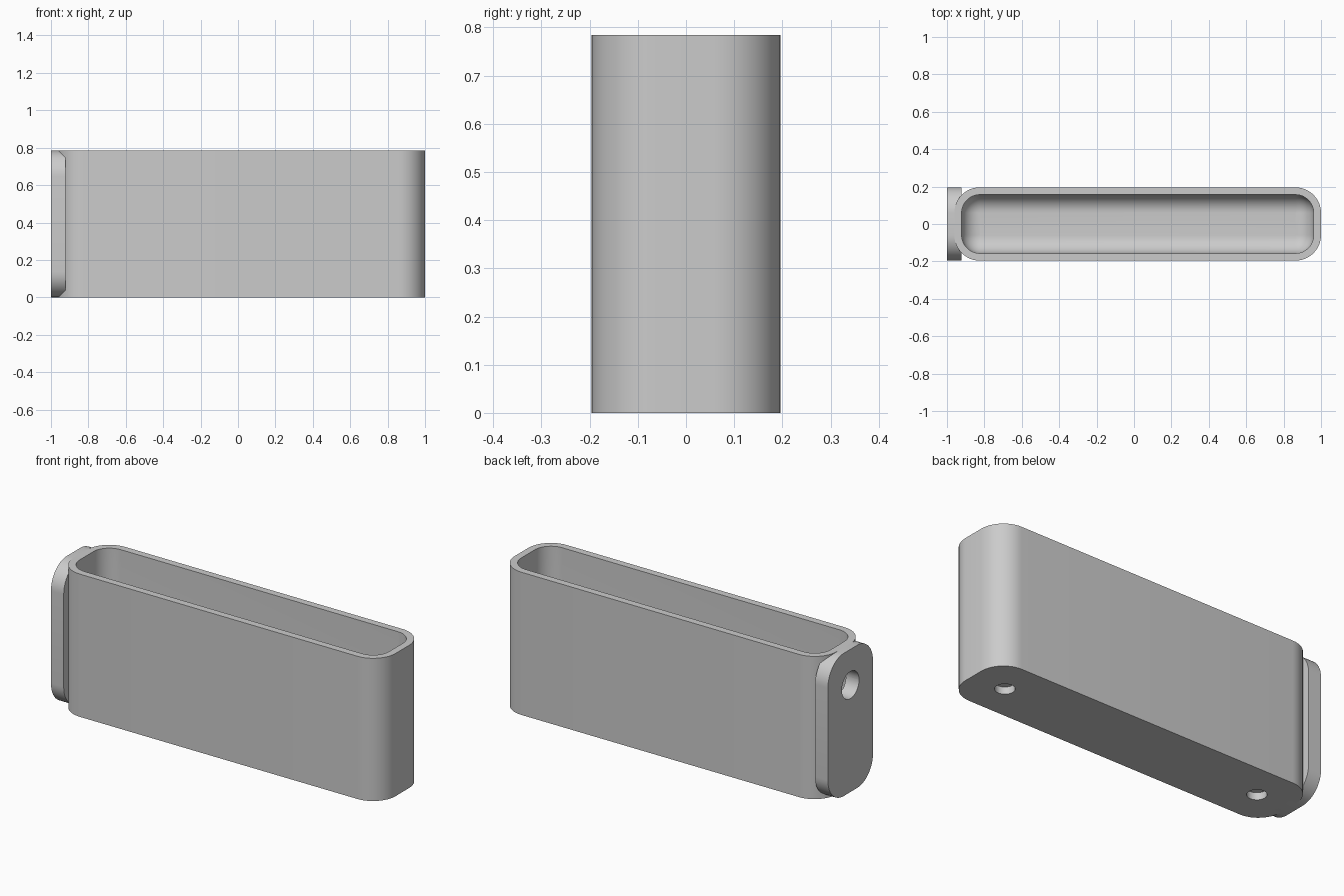
import bpy, bmesh, math
from mathutils import Matrix, Vector

cube = bpy.data.objects.get("Cube")
if cube:
    bpy.data.objects.remove(cube, do_unlink=True)

MM = 2 / 102            # one design unit
L, W, H = 100 * MM, 20 * MM, 40 * MM
WALL, FLOOR = 2 * MM, 3.5 * MM
R_OUT, R_IN = 7 * MM, 5 * MM
BODY_X = MM             # body is shifted to leave room for the mounting plate

grey = bpy.data.materials.new("light grey")
grey.use_nodes = True
grey.diffuse_color = (0.6, 0.6, 0.6, 1)
grey.node_tree.nodes["Principled BSDF"].inputs["Base Color"].default_value = (0.6, 0.6, 0.6, 1)


def rounded_ring(a, b, r, z, steps=12):
    """Rounded rectangle a by b with corner radius r at height z."""
    pts = []
    for q, (sx, sy) in enumerate([(1, 1), (-1, 1), (-1, -1), (1, -1)]):
        for i in range(steps + 1):
            t = math.pi / 2 * (q + i / steps)
            pts.append(Vector((sx * (a / 2 - r) + r * math.cos(t),
                               sy * (b / 2 - r) + r * math.sin(t), z)))
    return pts


def loft(name, rings, matrix):
    """Skin a stack of rings and cap both ends."""
    bm = bmesh.new()
    loops = [[bm.verts.new(p) for p in ring] for ring in rings]
    n = len(loops[0])
    for lo, hi in zip(loops, loops[1:]):
        for i in range(n):
            j = (i + 1) % n
            bm.faces.new((lo[i], lo[j], hi[j], hi[i]))
    bm.faces.new(loops[0][::-1])
    bm.faces.new(loops[-1])
    bm.transform(matrix)
    bmesh.ops.recalc_face_normals(bm, faces=bm.faces)
    mesh = bpy.data.meshes.new(name)
    bm.to_mesh(mesh)
    bm.free()
    ob = bpy.data.objects.new(name, mesh)
    bpy.context.collection.objects.link(ob)
    mesh.materials.append(grey)
    return ob


def drill(ob, centre, radius, depth, axis):
    """Cut a round hole, extending depth to both sides of centre."""
    rot = Matrix.Rotation(math.pi / 2, 4, 'Y') if axis == 'X' else Matrix()
    rings = [rounded_ring(2 * radius, 2 * radius, radius * 0.999, z) for z in (-depth, depth)]
    cutter = loft("hole_cutter", rings, Matrix.Translation(centre) @ rot)
    cutter.hide_render = True
    mod = ob.modifiers.new("hole", 'BOOLEAN')
    mod.operation, mod.solver, mod.object = 'DIFFERENCE', 'EXACT', cutter
    bpy.ops.object.select_all(action='DESELECT')
    ob.select_set(True)
    bpy.context.view_layer.objects.active = ob
    bpy.ops.object.modifier_apply(modifier=mod.name)
    bpy.data.objects.remove(cutter, do_unlink=True)


# Hollow body: outer wall up, over the rim, cavity down into a filleted floor
rings = [rounded_ring(L, W, R_OUT, 0), rounded_ring(L, W, R_OUT, H)]
a, b = L - 2 * WALL, W - 2 * WALL
rings.append(rounded_ring(a, b, R_IN, H))
for k in range(11):
    t = math.pi / 2 * k / 10
    inset = R_IN * 0.98 * (1 - math.cos(t))
    z = FLOOR + R_IN * (1 - math.sin(t))
    rings.append(rounded_ring(a - 2 * inset, b - 2 * inset, R_IN - inset, z))
body = loft("box_body", rings, Matrix.Translation((BODY_X, 0, 0)))

# Mounting plate on the end, with rounded corners
plate_rings = [rounded_ring(H, W, R_OUT, x) for x in (-1, -1 + 3.95 * MM)]
plate = loft("mounting_plate", plate_rings,
             Matrix.Translation((0, 0, H / 2)) @ Matrix.Rotation(math.pi / 2, 4, 'Y'))

# Blind holes under the floor
for side in (-1, 1):
    drill(body, (BODY_X + side * 40 * MM, 0, 0), 2.5 * MM, 2 * MM, 'Z')

# Through hole in the plate and the wall behind it
for part in (body, plate):
    drill(part, (-0.96, 0, 30 * MM), 3.8 * MM, 4 * MM, 'X')

# Smooth rounded surfaces, crisp edges
for part in (body, plate):
    bpy.ops.object.select_all(action='DESELECT')
    part.select_set(True)
    bpy.context.view_layer.objects.active = part
    bpy.ops.object.shade_smooth_by_angle(angle=math.radians(30))
